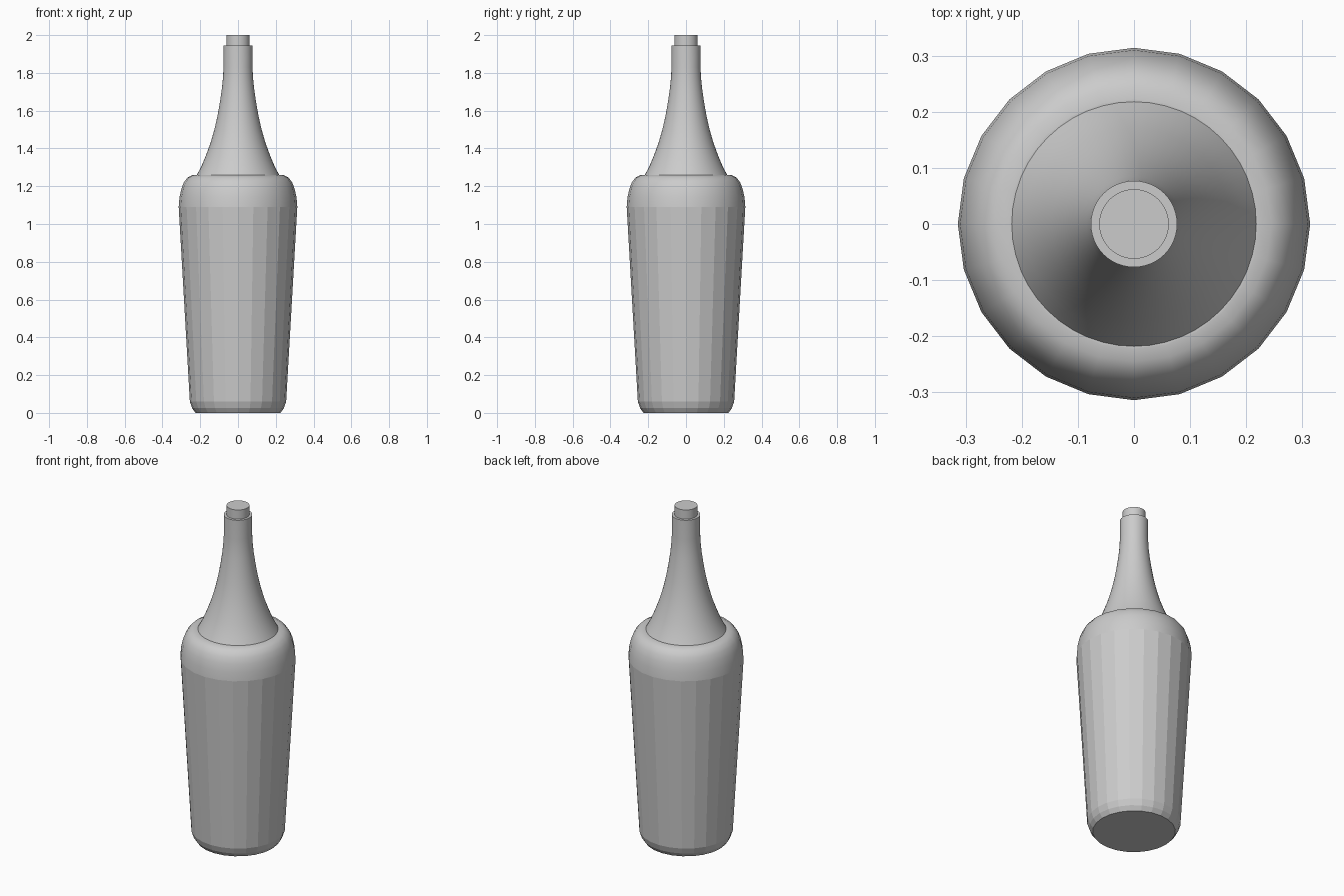
import bpy, bmesh, math

cube = bpy.data.objects.get("Cube")
if cube:
    bpy.data.objects.remove(cube, do_unlink=True)

grey = bpy.data.materials.new("plain_grey")
grey.use_nodes = True
COLOUR = (0.6, 0.6, 0.6, 1)
grey.diffuse_color = COLOUR
grey.node_tree.nodes["Principled BSDF"].inputs["Base Color"].default_value = COLOUR


def lathe(name, profile, sides, is_smooth, cap_bottom=False, cap_top=False):
    """Revolve (radius, z) points; is_smooth(z) chooses shading for side faces."""
    bm = bmesh.new()
    rings = []
    for r, z in profile:
        rings.append([bm.verts.new((r * math.cos(a), r * math.sin(a), z))
                      for a in (math.tau * i / sides for i in range(sides))])
    for low, high in zip(rings, rings[1:]):
        for i in range(sides):
            j = (i + 1) % sides
            f = bm.faces.new((low[i], low[j], high[j], high[i]))
            f.smooth = is_smooth(f.calc_center_median().z)
    if cap_bottom:
        bm.faces.new(rings[0][::-1])
    if cap_top:
        bm.faces.new(rings[-1])
    # Keep rims crisp
    for e in bm.edges:
        if len(e.link_faces) == 2 and e.calc_face_angle(0) > math.radians(40):
            e.smooth = False
    mesh = bpy.data.meshes.new(name)
    bm.to_mesh(mesh)
    bm.free()
    mesh.materials.append(grey)
    obj = bpy.data.objects.new(name, mesh)
    bpy.context.collection.objects.link(obj)
    return obj


# Faceted tapering body with chamfered foot and smooth rounded shoulder
lathe("bottle_body",
      [(0.225, 0), (0.243, 0.025), (0.255, 0.06), (0.314, 1.09), (0.31, 1.14),
       (0.30, 1.185), (0.287, 1.22), (0.268, 1.245), (0.245, 1.258), (0.222, 1.26)],
      24, lambda z: z > 1.09, cap_bottom=True, cap_top=True)

# Flared neck ending in a flat lip
lathe("bottle_neck",
      [(0.219, 1.258), (0.195, 1.303), (0.171, 1.36), (0.147, 1.425), (0.125, 1.50),
       (0.108, 1.575), (0.095, 1.65), (0.085, 1.72), (0.079, 1.78), (0.077, 1.83),
       (0.077, 1.945)],
      48, lambda z: True, cap_top=True)

# Stopper
lathe("stopper", [(0.062, 1.94), (0.062, 2.0)], 48, lambda z: True, cap_top=True)
